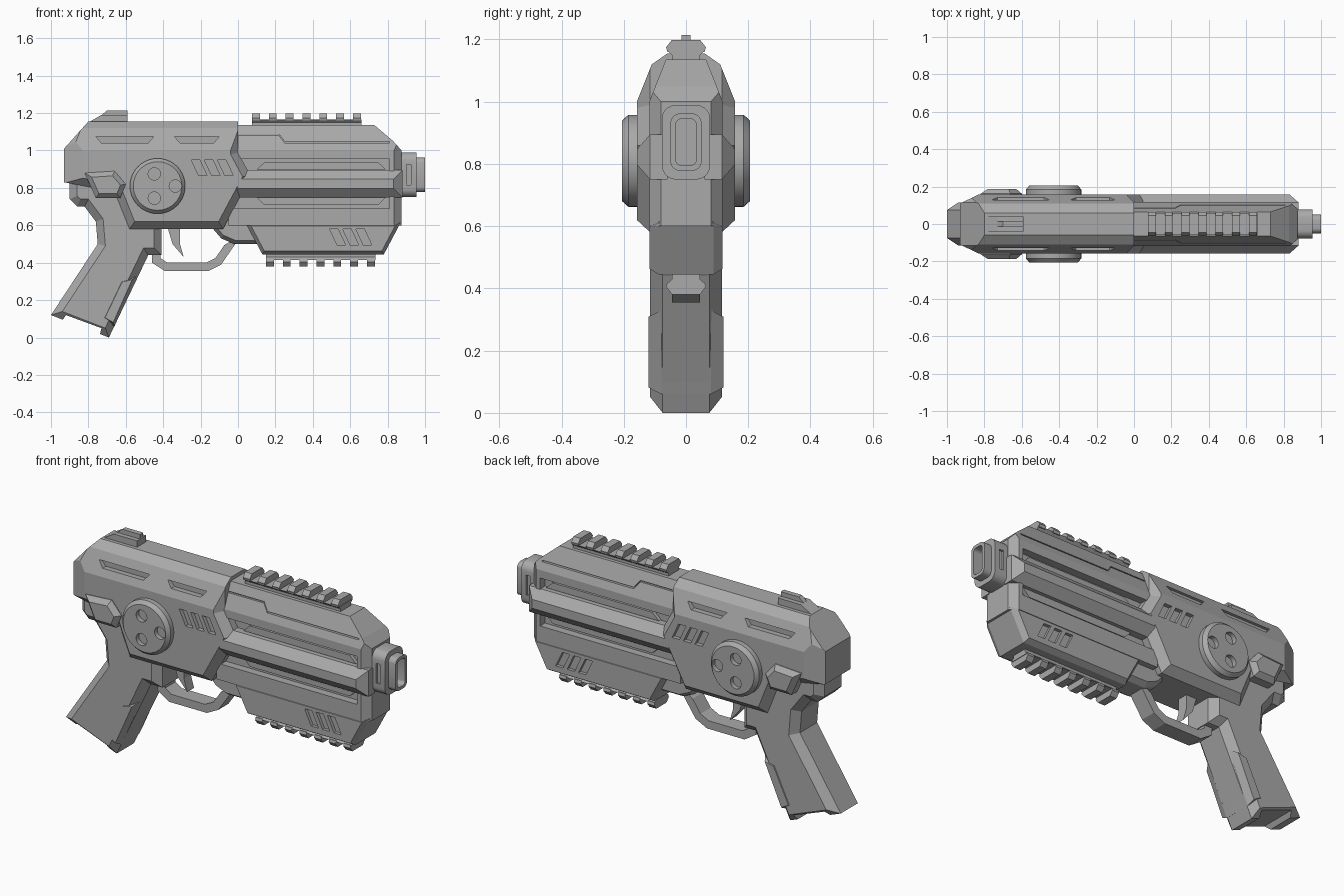
import bpy
import bmesh
from math import cos, sin, pi
from mathutils import Vector

if "Cube" in bpy.data.objects:
    bpy.data.objects.remove(bpy.data.objects["Cube"])

colour = (.4, .4, .4, 1)
grey = bpy.data.materials.new("gunmetal_grey")
grey.use_nodes = True
grey.diffuse_color = colour
grey.node_tree.nodes["Principled BSDF"].inputs["Base Color"].default_value = colour


def inset(outline, distance):
    """Move every edge of a closed outline inwards, with mitred corners."""
    points = [Vector(p) for p in outline]
    edges = list(zip(points, points[1:] + points[:1]))
    area = sum(a.x * b.y - b.x * a.y for a, b in edges)
    normals = [(b - a).normalized().orthogonal() for a, b in edges]
    if area < 0:
        distance = -distance
    result = []
    for i, point in enumerate(points):
        before, after = normals[i - 1], normals[i]
        result.append(tuple(point + (before + after) * distance / (1 + before.dot(after))))
    return result


def loft(bm, rings):
    """Skin equal-length rings of points and cap both ends."""
    loops = [[bm.verts.new(point) for point in ring] for ring in rings]
    for near, far in zip(loops, loops[1:]):
        for i in range(len(near)):
            bm.faces.new((near[i - 1], near[i], far[i], far[i - 1]))
    bm.faces.new(loops[0])
    bm.faces.new(reversed(loops[-1]))


def clip(bm, axis, first, second):
    """Slice off both long corners beyond a plane that runs along an axis."""
    for side in (1, -1):
        if axis == "X":
            origin = Vector((0, side * first[0], first[1]))
            run = Vector((0, side * (second[0] - first[0]), second[1] - first[1]))
            normal = run.cross(Vector((1, 0, 0)))
        else:
            origin = Vector((first[0], side * first[1], 0))
            run = Vector((second[0] - first[0], side * (second[1] - first[1]), 0))
            normal = run.cross(Vector((0, 0, 1)))
        if normal.y * side < 0:
            normal.negate()
        geometry = bm.verts[:] + bm.edges[:] + bm.faces[:]
        bmesh.ops.bisect_plane(bm, geom=geometry, plane_co=origin, plane_no=normal, clear_outer=True)
        bmesh.ops.holes_fill(bm, edges=[e for e in bm.edges if e.is_boundary], sides=0)


def finish(name, bm):
    bmesh.ops.recalc_face_normals(bm, faces=bm.faces)
    mesh = bpy.data.meshes.new(name)
    bm.to_mesh(mesh)
    bm.free()
    mesh.materials.append(grey)
    part = bpy.data.objects.new(name, mesh)
    bpy.context.collection.objects.link(part)
    return part


def solid(name, outline, half, chamfer=0, rim=0, start=None, clips=()):
    """Side outline extruded across y; with a start width it becomes a left and right pair."""
    layers = [(half - rim, outline)]
    if chamfer:
        layers.append((half, inset(outline, chamfer)))
    if start is not None:
        layers.insert(0, (start, outline))

    def rings(side):
        return [[(x, side * y, z) for x, z in points] for y, points in layers]

    bm = bmesh.new()
    if start is None:
        loft(bm, rings(-1)[::-1] + rings(1))
    else:
        loft(bm, rings(-1))
        loft(bm, rings(1))
    for axis, first, second in clips:
        clip(bm, axis, first, second)
    return finish(name, bm)


def carve(part, outline, start):
    """Sink an outline into both sides of a part, down to a half width."""
    cutter = solid("cutter", outline, half=.3, start=start)
    modifier = part.modifiers.new("carve", "BOOLEAN")
    modifier.operation = "DIFFERENCE"
    modifier.solver = "EXACT"
    modifier.object = cutter
    graph = bpy.context.evaluated_depsgraph_get()
    mesh = bpy.data.meshes.new_from_object(part.evaluated_get(graph))
    part.modifiers.clear()
    part.data = mesh
    bpy.data.objects.remove(cutter)


def bar(left, right, bottom, top, taper=0, lean=0):
    """Four-sided outline, optionally narrower or shifted at its bottom."""
    return [(left + taper + lean, bottom), (right - taper + lean, bottom), (right, top), (left, top)]


def circle(x, z, radius, sides=40):
    angles = [2 * pi * i / sides for i in range(sides)]
    return [(x + radius * cos(a), z + radius * sin(a)) for a in angles]


def slanted_vents(part, left, bottom, depth):
    for i in range(3):
        x = left + i * .07
        carve(part, bar(x, x + .045, bottom, bottom + .085, lean=.04), depth)


# Rear body with sloped shoulders and tapered back corners
body = solid("rear_body", [
    (-.93, .83), (-.93, 1.01), (-.8, 1.155), (0, 1.155), (0, .99),
    (.07, .86), (-.08, .58), (-.58, .58), (-.66, .78)],
    half=.158, chamfer=.04, rim=.043, clips=[
        ("X", (.158, 1), (.11, 1.12)),
        ("X", (.11, 1.12), (.06, 1.155)),
        ("Z", (-.93, .11), (-.83, .158))])
for left, right in ((-.76, -.45), (-.34, -.1)):
    carve(body, bar(left, right, 1.04, 1.075, taper=.03), .112)
slanted_vents(body, -.25, .865, .135)

# Round side covers with three holes each
cover = solid("side_cover", circle(-.43, .81, .148), half=.205, chamfer=.018, rim=.02, start=.14)
for x, z in circle(-.43, .81, .075, sides=3):
    carve(cover, circle(x + .02, z, .033, sides=24), .18)

# Thumb catch
solid("thumb_catch", [(-.82, .88), (-.66, .89), (-.6, .82), (-.63, .745), (-.76, .745)],
      half=.187, chamfer=.025, rim=.025, start=.1)

# Grip with chamfered edges and a hollow base
grip = solid("grip", [
    (-.9, .9), (-.9, .74), (-.86, .7), (-.82, .7), (-.76, .62), (-.75, .5),
    (-1, .12), (-.69, 0), (-.48, .44), (-.41, .44), (-.41, .9)],
    half=.115, chamfer=.04, rim=.04)
carve(grip, [(-.96, .06), (-.92, .12), (-.73, .05), (-.75, -.03)], 0)
solid("grip_pad", [(-.73, .1), (-.63, .31), (-.54, .33), (-.66, .06)], half=.12, chamfer=.015, rim=.04)

# Trigger and its guard
solid("trigger", [(-.38, .6), (-.35, .5), (-.29, .43), (-.31, .5), (-.31, .6)], half=.03)
guard = [(-.46, .5), (-.46, .4), (-.39, .355), (-.16, .355), (-.09, .39), (.02, .55)]
solid("trigger_guard", guard + inset(guard, .045)[::-1], half=.045)
solid("guard_mount", [(-.15, .6), (-.09, .53), (-.02, .5), (.15, .5), (.15, .65), (-.15, .65)],
      half=.085, chamfer=.02, rim=.03)

# Front housing with sloped top, channels and a stepped panel line
housing = solid("front_housing", [
    (-.05, .6), (-.05, 1.135), (.73, 1.135), (.83, 1.05), (.875, 1), (.875, .6)],
    half=.118, clips=[
        ("X", (.118, 1), (.065, 1.135)),
        ("Z", (.875, .08), (.835, .118))])
step = [(0, 1.08), (.22, 1.08), (.25, 1.04), (.81, 1.04)]
carve(housing, step + [(x, z + .007) for x, z in reversed(step)], .075)
for name, low, high in (("upper", .88, .955), ("lower", .77, .69)):
    carve(housing, bar(-.15, .81, low, high, lean=0) if name == "lower" else
          bar(-.15, .81, low, high), .075)
    middle = (low + high) / 2
    flare = (high - low) / 4
    rod = bar(.1, .79, middle - flare, middle + flare)
    rod[2:] = [(.75, middle + flare), (.14, middle + flare)]
    solid(name + "_channel_rod", rod, half=.095, start=.06)

# Side ribs between the channels
solid("side_rib", bar(-.05, .88, .75, .895), half=.158, chamfer=.048, rim=.043, start=.06)

# Lower fore-end
fore_end = solid("lower_fore_end", bar(.04, .87, .445, .615, taper=.09), half=.118, chamfer=.018, rim=.03)
slanted_vents(fore_end, .49, .495, .1)


def rail(name, start, level, up):
    """Accessory rail: one base strip and seven evenly spaced teeth."""
    bm = bmesh.new()

    def strip(left, length, section):
        ring = section + [(-y, z) for y, z in reversed(section)]
        loft(bm, [[(x, y, level + up * z) for y, z in ring] for x in (left, left + length)])

    strip(start, .585, [(.045, -.01), (.045, .015), (.06, .03)])
    for i in range(7):
        strip(start + i * .09, .042, [(.06, .025), (.064, .04), (.045, .064)])
    finish(name, bm)


rail("top_rail", .075, 1.135, up=1)
rail("bottom_rail", .15, .445, up=-1)

# Rear sight
solid("sight_base", [(-.8, 1.15), (-.73, 1.19), (-.59, 1.19), (-.59, 1.15)], half=.04)
solid("sight_post", [(-.74, 1.18), (-.7, 1.215), (-.59, 1.215), (-.59, 1.18)], half=.014)


def rounded(x, width):
    """Upright rounded rectangle facing along x."""
    radius = width * .6
    ring = []
    for i in range(24):
        angle = 2 * pi * (i + .5) / 24
        y, z = cos(angle), sin(angle)
        flat = width - radius
        ring.append((x, radius * y + (flat if y > 0 else -flat),
                     .87 + radius * z + (flat + .042 if z > 0 else -flat - .042)))
    return ring


# Muzzle: two stepped sleeves with a hollow bore and side slots
bm = bmesh.new()
loft(bm, [rounded(x, width) for x, width in (
    (.85, .078), (.955, .078), (.955, .05), (1, .05), (1, .033), (.9, .033))])
muzzle = finish("muzzle", bm)
carve(muzzle, bar(.9, .925, .815, .925), .066)

# Smooth the round parts and keep their hard edges
for part in (cover, muzzle):
    bpy.ops.object.select_all(action="DESELECT")
    part.select_set(True)
    bpy.context.view_layer.objects.active = part
    bpy.ops.object.shade_smooth_by_angle(angle=.5)
